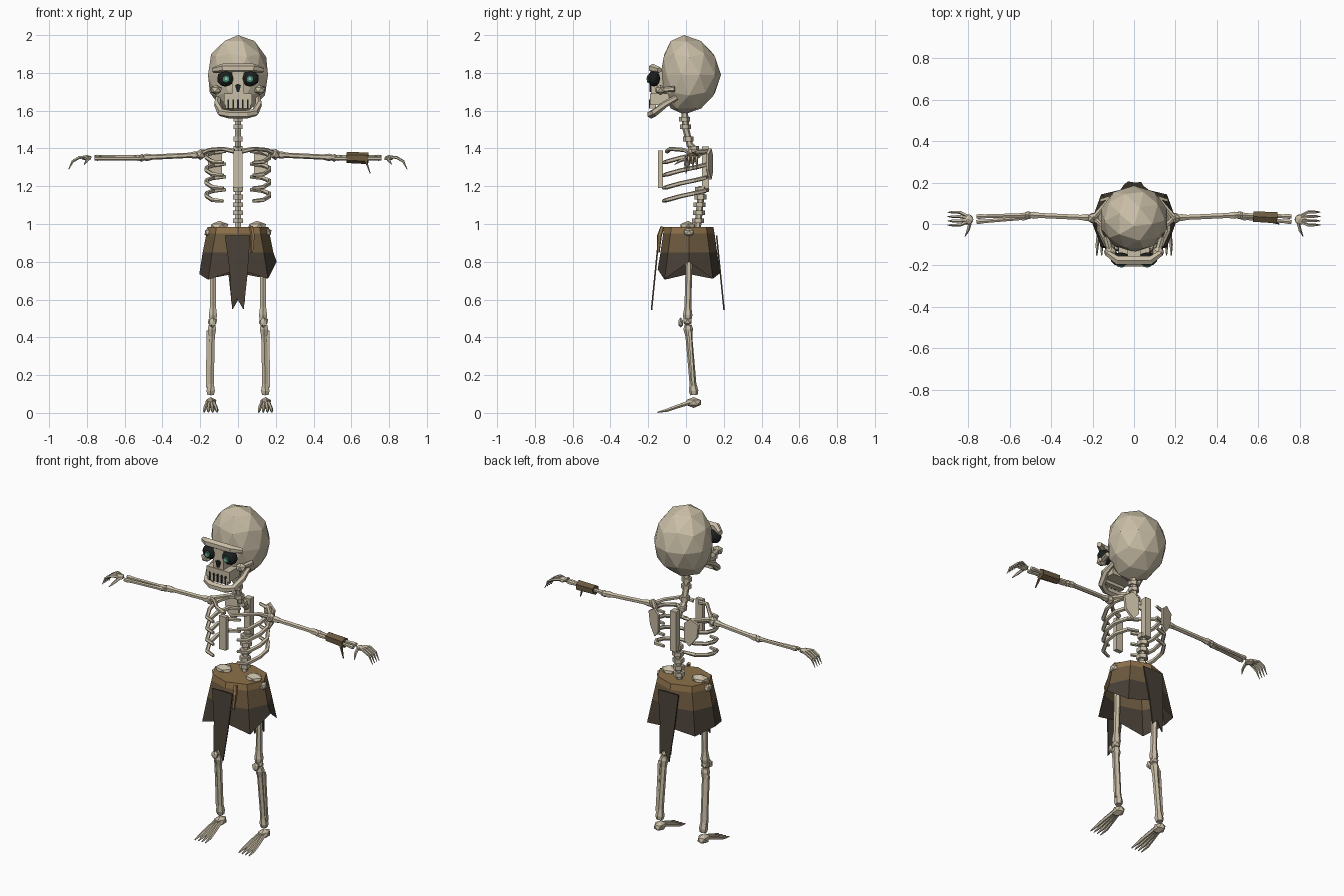
import bpy, bmesh, math
from mathutils import Vector, Matrix

if "Cube" in bpy.data.objects:
    bpy.data.objects.remove(bpy.data.objects["Cube"])


def mat(name, col):
    m = bpy.data.materials.new(name)
    m.diffuse_color = (*col, 1)
    m.use_nodes = True
    m.node_tree.nodes["Principled BSDF"].inputs["Base Color"].default_value = m.diffuse_color
    return m


BONE = mat("bone", (0.58, 0.51, 0.38))
BELT = mat("light_leather", (0.27, 0.165, 0.07))
LEATHER = mat("brown_leather", (0.15, 0.10, 0.05))
CLOTH = mat("dark_cloth", (0.065, 0.05, 0.037))
BLACK = mat("socket_black", (0.012, 0.014, 0.014))
GREEN = mat("eye_green", (0.06, 0.25, 0.16))
GLINT = mat("eye_glint", (0.35, 0.62, 0.5))


def finish(name, bm, *mats):
    bmesh.ops.recalc_face_normals(bm, faces=bm.faces)
    me = bpy.data.meshes.new(name)
    bm.to_mesh(me)
    bm.free()
    for m in mats:
        me.materials.append(m)
    ob = bpy.data.objects.new(name, me)
    bpy.context.collection.objects.link(ob)
    return ob


def tube(name, pts, radii, sides=6, m=BONE):
    """Faceted tube along a path, with one radius per point."""
    pts = [Vector(p) for p in pts]
    if not isinstance(radii, (list, tuple)):
        radii = [radii] * len(pts)
    bm, rings = bmesh.new(), []
    for i, p in enumerate(pts):
        d = (pts[min(i + 1, len(pts) - 1)] - pts[max(i - 1, 0)]).normalized()
        ref = Vector((0, 1, 0)) if abs(d.z) > 0.8 else Vector((0, 0, 1))
        u = d.cross(ref).normalized()
        v = u.cross(d)
        rings.append([bm.verts.new(p + radii[i] * (
            u * math.cos(2 * math.pi * (k + 0.5) / sides) +
            v * math.sin(2 * math.pi * (k + 0.5) / sides))) for k in range(sides)])
    for a, b in zip(rings, rings[1:]):
        for k in range(sides):
            j = (k + 1) % sides
            bm.faces.new((a[k], a[j], b[j], b[k]))
    bm.faces.new(rings[0])
    bm.faces.new(rings[-1])
    return finish(name, bm, m)


def long_bone(name, a, b, r, flare=1.7, sides=6):
    """Straight shaft with flared ends."""
    a, b = Vector(a), Vector(b)
    pts = [a.lerp(b, t) for t in (0, 0.06, 0.16, 0.84, 0.94, 1)]
    return tube(name, pts, [r * flare * 0.8, r * flare, r, r, r * flare, r * flare * 0.8], sides)


def ball(name, c, size, sub=1, m=BONE):
    bm = bmesh.new()
    bmesh.ops.create_icosphere(bm, subdivisions=sub, radius=1)
    bmesh.ops.transform(bm, matrix=Matrix.Translation(c) @ Matrix.Diagonal((*size, 1)), verts=bm.verts)
    return finish(name, bm, m)


def box(name, lo, hi, m=BONE):
    lo, hi = Vector(lo), Vector(hi)
    bm = bmesh.new()
    bmesh.ops.create_cube(bm, size=1)
    bmesh.ops.transform(bm, matrix=Matrix.Translation((lo + hi) / 2) @ Matrix.Diagonal((*(hi - lo), 1)),
                        verts=bm.verts)
    return finish(name, bm, m)


def plate(name, outline, offset, m):
    """Solid from an outline of 3D points pushed along an offset."""
    bm = bmesh.new()
    f = bm.faces.new([bm.verts.new(p) for p in outline])
    g = bmesh.ops.extrude_face_region(bm, geom=[f])["geom"]
    bmesh.ops.translate(bm, vec=offset, verts=[v for v in g if isinstance(v, bmesh.types.BMVert)])
    if not f.is_valid or len(bm.faces) == len(outline) + 1:
        bm.faces.new([v for v in list(bm.verts)[:len(outline)]])
    return finish(name, bm, m)


# Skull: egg-shaped faceted cranium
bm = bmesh.new()
bmesh.ops.create_icosphere(bm, subdivisions=2, radius=1)
for v in bm.verts:
    x, y, z = v.co
    v.co = (x * 0.167, 0.025 + y * 0.16 - 0.035 * z * z, 1.79 + z * 0.21)
finish("cranium", bm, BONE)

# Face: brow, nose, jaws, teeth gaps
tube("brow", [(-.13, -.14, 1.815), (-.08, -.175, 1.825), (.08, -.175, 1.825), (.13, -.14, 1.815)],
     [.015, .024, .024, .015])
box("nasal_bone", (-.032, -.185, 1.68), (.032, -.10, 1.81))
plate("nose_hole", [(-.016, -.192, 1.735), (0, -.192, 1.742), (.016, -.192, 1.735), (.006, -.192, 1.70),
                    (-.006, -.192, 1.70)], (0, .009, 0), BLACK)
box("upper_jaw", (-.075, -.19, 1.63), (.075, -.09, 1.69))
for i in range(5):
    x = (i - 2) * 0.026
    box("tooth_gap", (x - .004, -.196, 1.612), (x + .004, -.188, 1.66), BLACK)
box("upper_teeth", (-.065, -.192, 1.612), (.065, -.16, 1.65))
tube("lower_jaw", [(-.105, -.05, 1.67), (-.11, -.11, 1.635), (-.09, -.165, 1.59), (-.045, -.185, 1.58),
                   (.045, -.185, 1.58), (.09, -.165, 1.59), (.11, -.11, 1.635), (.105, -.05, 1.67)],
     [.014, .018, .021, .022, .022, .021, .018, .014])

# Neck and spine
tube("neck", [(0, -.01, 1.62), (0, 0, 1.5), (0, .02, 1.42), (0, .08, 1.36)], .018)
for z, y in ((1.555, -.008), (1.515, -.003), (1.45, .012), (1.40, .04)):
    tube("neck_vertebra", [(0, y, z - .012), (0, y, z + .012)], .029)
box("upper_spine", (-.02, .085, 1.17), (.02, .122, 1.41))
tube("lower_spine", [(0, .085, 1.2), (0, .06, .97)], .018)
for i in range(5):
    z = 1.185 - i * .042
    y = .08 - i * .004
    tube("back_vertebra", [(0, y, z - .012), (0, y, z + .012)], .032)
box("sternum", (-.023, -.148, 1.19), (.023, -.122, 1.39))

for s in (-1, 1):
    # Eyes and cheeks
    ball("eye_socket", (s * .065, -.17, 1.77), (.047, .034, .043), 2, BLACK)
    tube("iris", [(s * .062, -.198, 1.767), (s * .062, -.207, 1.767)], .019, 6, GREEN)
    tube("eye_glint", [(s * .062, -.206, 1.769), (s * .062, -.210, 1.769)], .008, 5, GLINT)
    ball("cheek", (s * .115, -.135, 1.71), (.033, .03, .027))
    tube("cheek_arch", [(s * .115, -.135, 1.71), (s * .135, -.06, 1.715)], .015)

    # Ribs, collar bone, shoulder blade
    for z in (1.385, 1.318, 1.25, 1.182):
        tube("rib", [(s * .078, -.12, z - .06), (s * .135, -.10, z - .055), (s * .166, -.03, z - .035),
                     (s * .166, .04, z - .02), (s * .13, .10, z - .006), (s * .065, .115, z)],
             [.009, .012, .012, .012, .012, .009], 5)
    tube("collar_bone", [(s * .02, -.10, 1.385), (s * .08, -.085, 1.398), (s * .15, -.01, 1.392),
                         (s * .195, .03, 1.372)], [.013, .011, .011, .014])
    plate("shoulder_blade", [(s * x, y, z) for x, y, z in (
        (.085, .127, 1.37), (.12, .12, 1.40), (.165, .105, 1.37), (.155, .105, 1.29),
        (.115, .12, 1.235), (.085, .127, 1.27))], (0, .015, 0), BONE)
    tube("shoulder_spine", [(s * .12, .115, 1.385), (s * .195, .03, 1.38)], .013)

    # Arm
    ball("shoulder", (s * .198, .028, 1.368), (.028, .028, .03))
    long_bone("upper_arm", (s * .21, .03, 1.366), (s * .50, .043, 1.352), .014, 1.4)
    ball("elbow", (s * .51, .042, 1.35), (.024, .022, .021))
    long_bone("forearm_outer", (s * .515, .043, 1.353), (s * .76, .036, 1.353), .011, 1.25)
    long_bone("forearm_inner", (s * .515, .030, 1.347), (s * .76, .010, 1.347), .010, 1.25)
    ball("palm", (s * .80, .022, 1.35), (.029, .028, .016))
    for y in (.057, .036, .015, -.005):
        tube("finger", [(s * .805, .022 + (y - .022) * .5, 1.355), (s * .84, y, 1.352),
                        (s * .875, y, 1.332), (s * .897, y, 1.288)], [.008, .008, .007, .002], 5)
    tube("thumb", [(s * .79, .01, 1.35), (s * .80, -.03, 1.335), (s * .815, -.06, 1.315)],
         [.009, .008, .002], 5)

    # Hip and leg
    ball("hip_bone", (s * .10, .01, .985), (.055, .045, .032))
    ball("hip_joint", (s * .155, .015, .955), (.025, .03, .026))
    long_bone("thigh", (s * .13, .02, .95), (s * .133, .008, .49), .018, 1.4)
    ball("knee", (s * .135, .008, .485), (.028, .026, .025))
    ball("kneecap", (s * .135, -.028, .478), (.022, .015, .027))
    long_bone("shin", (s * .137, .01, .465), (s * .145, .042, .095), .018, 1.4)
    long_bone("outer_shin", (s * .160, .02, .435), (s * .162, .04, .135), .010, 1.1, 4)
    ball("heel", (s * .145, .04, .055), (.034, .045, .029))
    for i in range(4):
        dx = (i - 1.5) * .02
        tube("toe", [(s * .145 + dx * .5, .02, .055), (s * .145 + dx * .9, -.05, .032),
                     (s * .145 + dx * 1.1, -.10, .014), (s * .145 + dx * 1.15, -.152, .003)],
             [.012, .010, .009, .003], 5)

# Skirt: eight panels in three bands with a ragged hem
hem = (.80, .71, .74, .71, .735, .705, .76, .71)
bands = ((.985, .162, .130, .82), (.95, .167, .136, .83), (.85, .187, .15, .85), (None, .205, .165, .9))
bm = bmesh.new()
rings = []
for z, rx, ry, diag in bands:
    ring = []
    for k in range(8):
        a = k * math.pi / 4
        f = diag * math.sqrt(2) * .86 if k % 2 else 1
        ring.append(bm.verts.new((rx * f * math.cos(a), .015 + ry * f * math.sin(a), z or hem[k])))
    rings.append(ring)
bm.faces.new(rings[0])
for b in range(3):
    for k in range(8):
        j = (k + 1) % 8
        bm.faces.new((rings[b][k], rings[b][j], rings[b + 1][j], rings[b + 1][k])).material_index = b
finish("skirt", bm, BELT, LEATHER, CLOTH)

# Hanging cloth strips, front and back
strip = ((-.07, .94), (.065, .94), (.05, .73), (.03, .545), (-.005, .605), (-.035, .575), (-.045, .76))
plate("front_strip", [(x, -.139 - (.94 - z) * .10, z) for x, z in strip], (0, -.008, 0), CLOTH)
plate("back_strip", [(-x, .158 + (.94 - z) * .10, z) for x, z in strip], (0, .008, 0), CLOTH)
tube("belt_knot", [(.07, -.125, .985), (.078, -.140, .94), (.073, -.147, .85)], [.011, .013, .008], 5, BELT)

# Wrist wrap with a loose end
tube("wrist_wrap", [(.575, .036, 1.352), (.69, .03, 1.348)], [.029, .031], 6, LEATHER)
tube("wrap_end", [(.675, .01, 1.34), (.70, 0, 1.268)], [.009, .003], 4, LEATHER)
